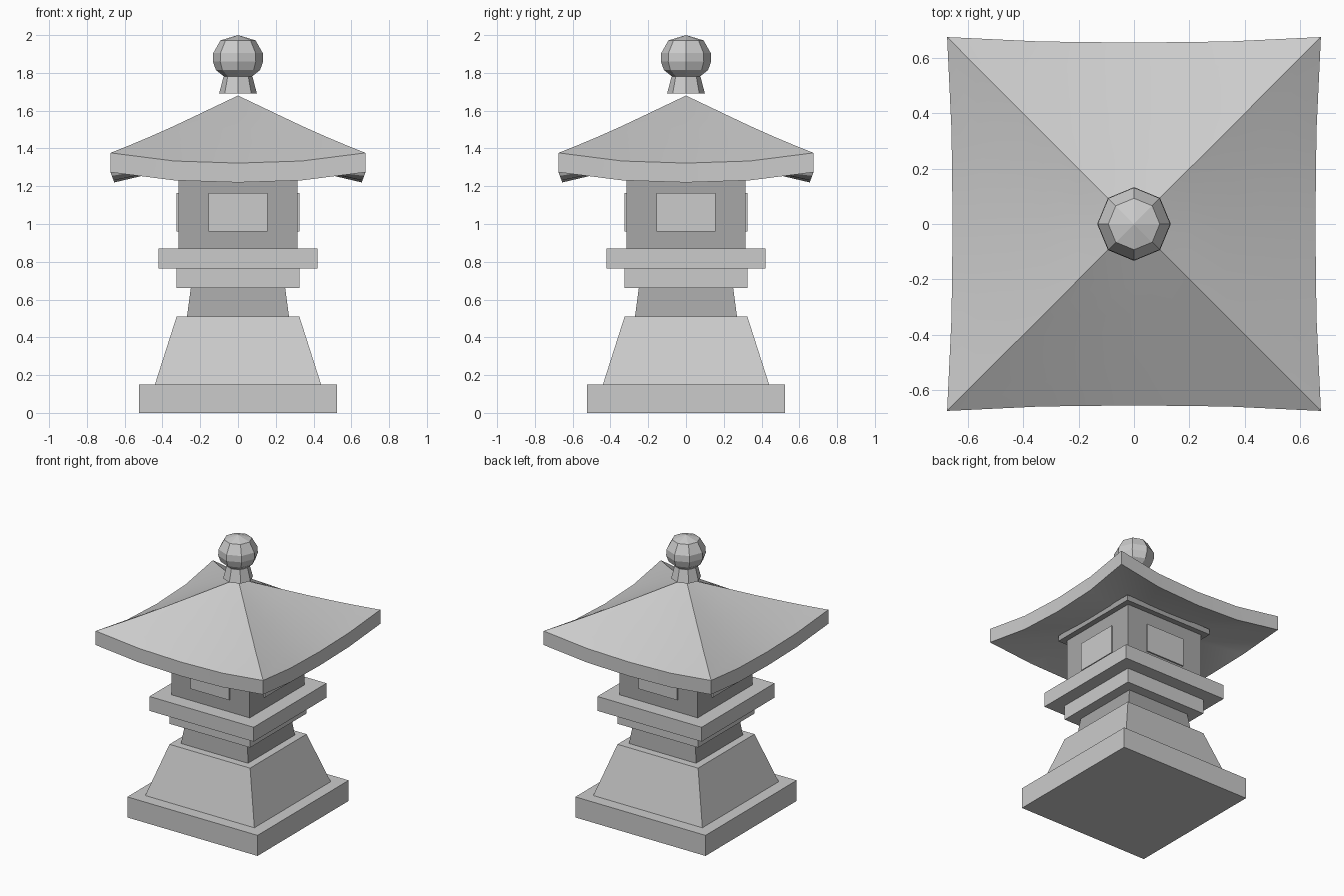
import bpy, bmesh, math

if "Cube" in bpy.data.objects:
    bpy.data.objects.remove(bpy.data.objects["Cube"])


def make_mat(name, v):
    m = bpy.data.materials.new(name)
    m.diffuse_color = (v, v, v, 1)
    m.use_nodes = True
    m.node_tree.nodes["Principled BSDF"].inputs["Base Color"].default_value = m.diffuse_color
    return m


DARK = make_mat("dark_stone", 0.39)
PALE = make_mat("pale_panel", 0.95)


def finish(name, bm, mat=None):
    bmesh.ops.remove_doubles(bm, verts=bm.verts, dist=1e-5)
    bmesh.ops.recalc_face_normals(bm, faces=bm.faces)
    me = bpy.data.meshes.new(name)
    bm.to_mesh(me)
    bm.free()
    ob = bpy.data.objects.new(name, me)
    bpy.context.collection.objects.link(ob)
    if mat:
        me.materials.append(mat)
    return ob


def loft(bm, rings):
    """Skin closed rings of points with quads and cap both ends."""
    vs = [[bm.verts.new(p) for p in r] for r in rings]
    n = len(rings[0])
    for a, b in zip(vs, vs[1:]):
        for i in range(n):
            j = (i + 1) % n
            bm.faces.new((a[i], a[j], b[j], b[i]))
    bm.faces.new(vs[0])
    bm.faces.new(vs[-1])


def turned(name, profile, sides, start=0.0, mat=None):
    bm = bmesh.new()
    loft(bm, [[(r * math.cos(start + math.tau * i / sides),
                r * math.sin(start + math.tau * i / sides), z)
               for i in range(sides)] for r, z in profile])
    return finish(name, bm, mat)


def square(name, h0, z0, h1, z1, mat=None):
    k = math.sqrt(2)
    return turned(name, [(h0 * k, z0), (h1 * k, z1)], 4, math.pi / 4, mat)


# Stacked square stages
square("base_slab", 0.525, 0, 0.525, 0.15)
square("tapered_pedestal", 0.44, 0.15, 0.325, 0.51)
square("neck", 0.27, 0.51, 0.25, 0.66, DARK)
square("lower_platform", 0.325, 0.66, 0.325, 0.765)
square("upper_platform", 0.42, 0.765, 0.42, 0.87)
square("light_chamber", 0.315, 0.87, 0.315, 1.26, DARK)
square("chamber_cornice", 0.355, 1.26, 0.355, 1.30, DARK)

# Window panels on all four sides
for i, side in enumerate(("front", "right", "back", "left")):
    bm = bmesh.new()
    loft(bm, [[(x, y, z) for x, z in
               ((-0.155, 0.96), (0.155, 0.96), (0.155, 1.165), (-0.155, 1.165))]
              for y in (-0.325, -0.305)])
    finish("window_" + side, bm, PALE).rotation_euler.z = i * math.pi / 2

# Roof with upswept corners, thick rim and hollow underside
SEG = 4


def roof_ring(r, z, lift):
    pts = []
    for q in range(4):
        c, s = math.cos(q * math.pi / 2), math.sin(q * math.pi / 2)
        for i in range(SEG):
            t = -1 + 2 * i / SEG
            x, y = 0.675 * t * r, -(0.655 + 0.02 * abs(t) ** 2.3) * r
            pts.append((x * c - y * s, x * s + y * c, z + lift * abs(t) ** 2.3))
    return pts


bm = bmesh.new()
top = [(0.31, 1.575), (0.5, 1.506), (0.7, 1.433), (0.85, 1.378), (1, 1.3225)]
rings = [roof_ring(0.45, 1.305, 0.008), roof_ring(1, 1.22, 0.054)]
rings += [roof_ring(r, z, 0.054 * r * r) for r, z in reversed(top)]
rings.append(roof_ring(1e-7, 1.68, 0))
loft(bm, rings)
bmesh.ops.dissolve_degenerate(bm, edges=bm.edges, dist=1e-5)
roof = finish("roof", bm)
bpy.context.view_layer.objects.active = roof
roof.select_set(True)
bpy.ops.object.shade_smooth_by_angle(angle=math.radians(30))

# Eight-sided finial
turned("finial_collar", [(0.1, 1.69), (0.077, 1.78)], 8)
turned("finial_ball", [(0.07, 1.778), (0.117, 1.815), (0.133, 1.86),
                       (0.131, 1.905), (0.093, 1.972), (1e-6, 2.0)], 8)
